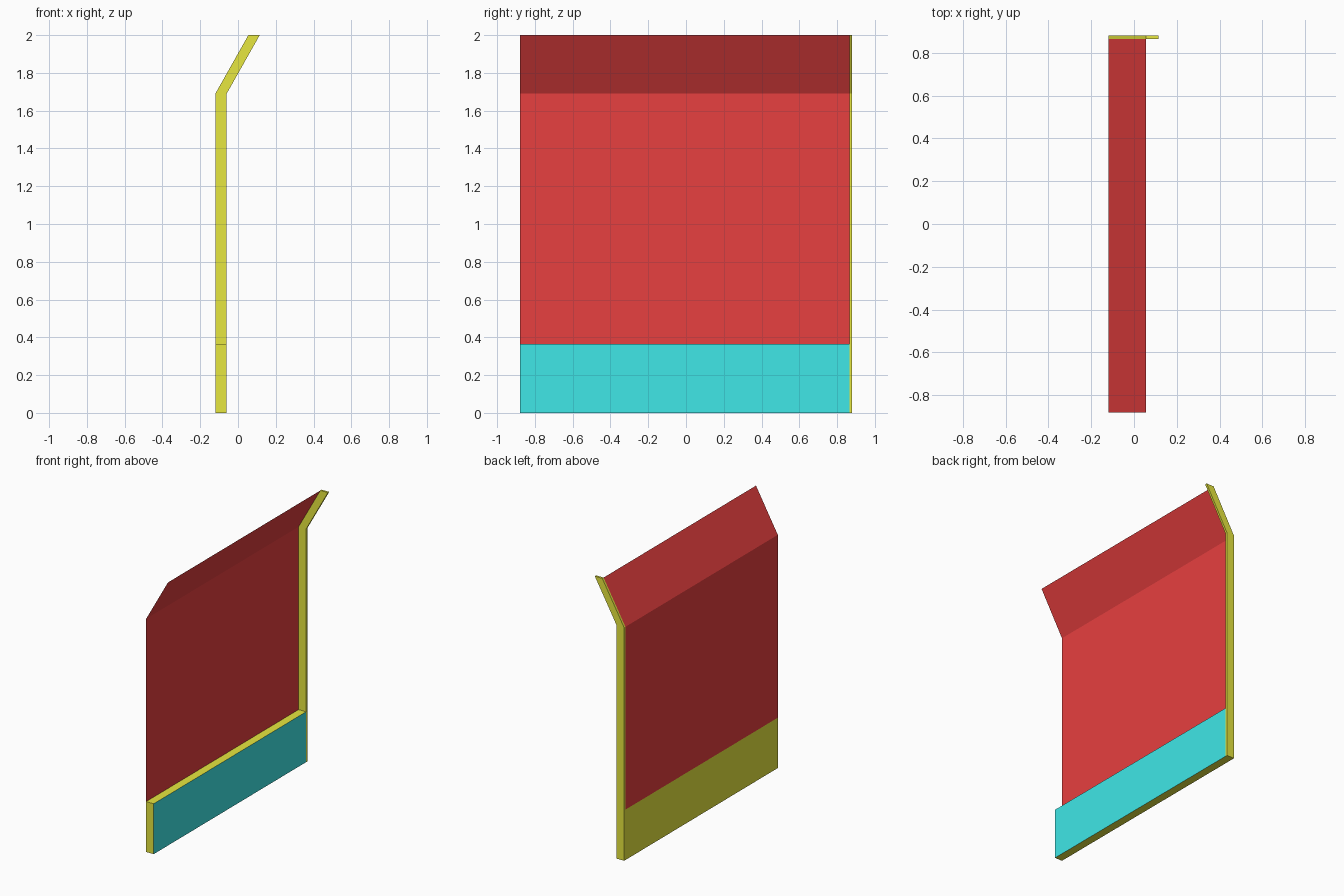
import bpy

if "Cube" in bpy.data.objects:
    bpy.data.objects.remove(bpy.data.objects["Cube"])

Y0, Y1, Y2 = -0.88, 0.865, 0.88      # free end, inner face of post, outer face of post
BACK, FRONT = -0.12, -0.06           # thickness range in x
BASE_Z, BEND_Z, TOP_Z = 0.365, 1.69, 2.0
LEAN = 0.175                         # x shift of the slanted top


def material(name, rgb):
    m = bpy.data.materials.new(name)
    m.diffuse_color = (*rgb, 1)
    m.use_nodes = True
    m.node_tree.nodes["Principled BSDF"].inputs["Base Color"].default_value = m.diffuse_color
    return m


yellow = material("yellow", (0.8, 0.8, 0.05))
red = material("red", (0.8, 0.05, 0.05))
cyan = material("cyan", (0.05, 0.8, 0.8))


def make(name, verts, faces, mats):
    me = bpy.data.meshes.new(name)
    me.from_pydata(verts, [], faces)
    for m in mats:
        me.materials.append(m)
    me.update()
    ob = bpy.data.objects.new(name, me)
    bpy.context.collection.objects.link(ob)
    return ob


def extrude_profile(name, profile, y0, y1, mats):
    """Closed solid from an x-z profile (counter-clockwise seen from -y)."""
    n = len(profile)
    verts = [(x, y, z) for y in (y0, y1) for x, z in profile]
    faces = [tuple(range(n)), tuple(range(2 * n - 1, n - 1, -1))]
    faces += [(i, i + n, (i + 1) % n + n, (i + 1) % n) for i in range(n)]
    return make(name, verts, faces, mats)


# bent end post
extrude_profile("end_post", [
    (BACK, 0), (FRONT, 0), (FRONT, BEND_Z), (FRONT + LEAN, TOP_Z),
    (BACK + LEAN, TOP_Z), (BACK, BEND_Z)], Y1, Y2, [yellow])

# low base wall with a cyan front face
base = extrude_profile("base_wall", [
    (BACK, 0), (FRONT, 0), (FRONT, BASE_Z), (BACK, BASE_Z)], Y0, Y1, [yellow, cyan])
for p in base.data.polygons:
    if p.normal.x > 0.9:
        p.material_index = 1

# thin bent sheet between the posts, flush with the back
line = [(BACK, BASE_Z), (BACK, BEND_Z), (BACK + LEAN, TOP_Z)]
make("mesh_panel", [(x, y, z) for x, z in line for y in (Y0, Y1)],
     [(0, 1, 3, 2), (2, 3, 5, 4)], [red])
